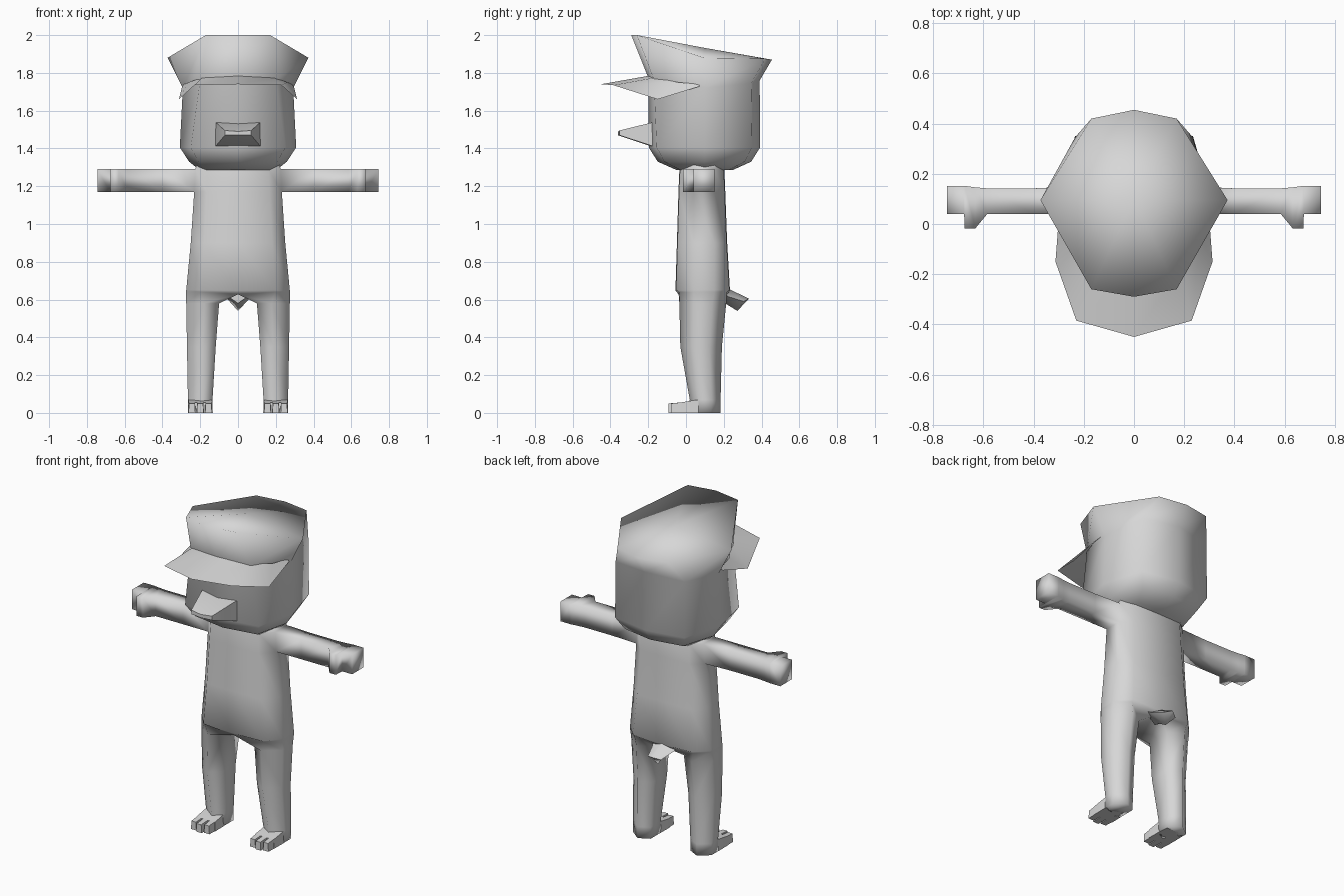
import bpy, bmesh, math

if "Cube" in bpy.data.objects:
    bpy.data.objects.remove(bpy.data.objects["Cube"])

grey = bpy.data.materials.new("plain_grey")
grey.diffuse_color = (0.68, 0.68, 0.68, 1)
grey.use_nodes = True
grey.node_tree.nodes["Principled BSDF"].inputs["Base Color"].default_value = grey.diffuse_color


def finish(name, bm, angle=180, solid=True):
    if solid:
        bmesh.ops.recalc_face_normals(bm, faces=bm.faces)
    me = bpy.data.meshes.new(name)
    bm.to_mesh(me)
    bm.free()
    me.materials.append(grey)
    ob = bpy.data.objects.new(name, me)
    bpy.context.collection.objects.link(ob)
    bpy.ops.object.select_all(action='DESELECT')
    ob.select_set(True)
    bpy.context.view_layer.objects.active = ob
    if angle >= 180:
        bpy.ops.object.shade_smooth()
    else:
        bpy.ops.object.shade_smooth_by_angle(angle=math.radians(angle))
    return ob


def skin(bm, a, b, closed=True):
    """Quads between two equal rows of vertices."""
    n = len(a)
    for i in range(n if closed else n - 1):
        j = (i + 1) % n
        bm.faces.new((a[i], a[j], b[j], b[i]))


def verts(bm, pts, side=1):
    return [bm.verts.new((x * side, y, z)) for x, y, z in pts]


def loft(name, rings, side=1, angle=180):
    """Capped skin over equal rings; side=-1 mirrors in x."""
    bm = bmesh.new()
    vs = [verts(bm, r, side) for r in rings]
    for a, b in zip(vs, vs[1:]):
        skin(bm, a, b)
    bm.faces.new(vs[0])
    bm.faces.new(vs[-1])
    return finish(name, bm, angle)


def sym(half):
    """Close a half outline (front centre to back centre) by mirroring it."""
    return half + [(-x, *r) for x, *r in half[-2:0:-1]]


# head and flared cap crown in one smooth skin
def head_ring(z, s, sy=None):
    sy = s if sy is None else sy
    half = [(0, -.197), (.25, -.155), (.308, .1), (.235, .35), (0, .392)]
    return sym([(x * s, .1 + (y - .1) * sy, z) for x, y in half])


band = sym([(0, -.2, 1.775), (.2, -.17, 1.765), (.292, .1, 1.72), (.235, .345, 1.745), (0, .39, 1.76)])
rim = sym([(0, -.29, 2), (.17, -.26, 2), (.373, .095, 1.88), (.17, .42, 1.875), (0, .455, 1.87)])
bm = bmesh.new()
rows = [verts(bm, r) for r in (head_ring(1.285, .66, .5), head_ring(1.33, .84, .84),
                               head_ring(1.405, 1), band, rim)]
for a, b in zip(rows, rows[1:]):
    skin(bm, a, b)
bm.faces.new(rows[0])
mid = bm.verts.new((0, .1, 1.932))
for i in range(8):
    bm.faces.new((rows[-1][i], rows[-1][(i + 1) % 8], mid))
finish("head_and_cap", bm)

# cap visor: a single sheet around the front of the cap
outer = sym([(0, -.45, 1.74), (.23, -.385, 1.735), (.313, -.15, 1.66), (.296, .07, 1.728)])
inner = sym([(0, -.195, 1.785), (.19, -.165, 1.775), (.262, -.04, 1.75), (.285, .075, 1.74)])
# walk from one end of the visor to the other through the front centre
outer, inner = ([(-x, y, z) for x, y, z in r[3:0:-1]] + r[:4] for r in (outer, inner))
bm = bmesh.new()
skin(bm, verts(bm, outer), verts(bm, inner), closed=False)
finish("cap_visor", bm, solid=False)


# beak: wide base narrowing to a blunt tip
def beak_ring(x, y, z0, z1, bulge):
    return [(-x, y, z0), (0, y - bulge, z0), (x, y, z0), (x, y, z1), (0, y - bulge, z1 - .005), (-x, y, z1)]


loft("beak", [beak_ring(.12, -.14, 1.41, 1.54, 0), beak_ring(.12, -.17, 1.41, 1.54, .01),
              beak_ring(.07, -.352, 1.47, 1.495, .008)], angle=60)


# body: torso whose side panels grow into arms and whose underside splits into legs
def torso_half(z, x, y0, y1, zc=0.0):
    return [(0, y0 - .003, z + zc), (x * .72, y0, z), (x, .04, z), (x, .15, z),
            (x * .72, y1, z), (0, y1 + .003, z + zc)]


halves = [torso_half(1.32, .22, -.025, .19), torso_half(1.29, .225, -.032, .2),
          torso_half(1.17, .232, -.037, .205), torso_half(.9, .25, -.045, .215),
          torso_half(.65, .274, -.053, .23, -.003), torso_half(.64, .274, -.036, .217, -.012)]
bm = bmesh.new()
rows = [verts(bm, sym(h)) for h in halves]
for a, b in zip(rows, rows[1:]):
    skin(bm, a, b)
bm.faces.new(rows[0])


# arm section: front bottom, front top, back top, back bottom
def arm_ring(x, y0, y1):
    return [(x, y0, 1.17), (x, y0, 1.29), (x, y1, 1.29), (x, y1, 1.17)]


# leg section: inner front, front, outer front, outer back, back, inner back
def leg_ring(z, x0, x1, y0, y1):
    w, d = x1 - x0, y1 - y0
    return [(x0, y0 + d * .2, z), (x0 + w * .45, y0, z), (x1, y0 + d * .3, z),
            (x1, y1 - d * .3, z), (x0 + w * .5, y1, z), (x0, y1 - d * .2, z)]


# hand with a thumb pushed out of its front side
arm = [arm_ring(.4, .04, .142), arm_ring(.585, .04, .142), arm_ring(.632, -.017, .146),
       arm_ring(.675, -.017, .152), arm_ring(.677, .04, .152), arm_ring(.745, .04, .152)]
leg = [leg_ring(.58, .1, .274, -.035, .213), leg_ring(.35, .118, .27, -.03, .19),
       leg_ring(.07, .135, .265, .02, .183), leg_ring(0, .135, .265, .015, .183)]
for s in (1, -1):
    f, b = (2, 3) if s > 0 else (8, 7)
    root = [rows[2][f], rows[1][f], rows[1][b], rows[2][b]]
    bm.faces.remove(bm.faces.get(root))
    for ring in arm:
        nxt = verts(bm, ring, s)
        skin(bm, root, nxt)
        root = nxt
    bm.faces.new(root)
    top = [rows[-1][i * s] for i in range(6)]
    for ring in leg:
        nxt = verts(bm, ring, s)
        skin(bm, top, nxt)
        top = nxt
    bm.faces.new(top)
finish("body", bm)

# tail: diamond stub tipping downwards, wide where it leaves the back
loft("tail", [
    [(0, .18, .675), (.085, .19, .64), (0, .18, .58), (-.085, .19, .64)],
    [(0, .235, .652), (.07, .225, .615), (0, .215, .575), (-.07, .225, .615)],
    [(0, .333, .605), (.045, .305, .59), (0, .272, .54), (-.045, .305, .59)]], angle=70)


def box_ring(x0, x1, y, h):
    return [(x0, y, 0), (x1, y, 0), (x1 - .003, y, h), (x0 + .003, y, h)]


for s, label in ((1, "left"), (-1, "right")):
    # foot, sloping forwards
    loft(label + "_foot", [box_ring(.14, .26, .12, .075), box_ring(.134, .266, .05, .068),
                           box_ring(.133, .265, -.03, .055)], s, 70)
    # three toes
    for k in range(3):
        c, tip = .156 + k * .044, -.092 if k == 1 else -.08
        loft(f"{label}_toe_{k + 1}", [box_ring(c - .02, c + .02, -.02, .056),
                                      box_ring(c - .018, c + .018, tip, .05)], s, 70)
